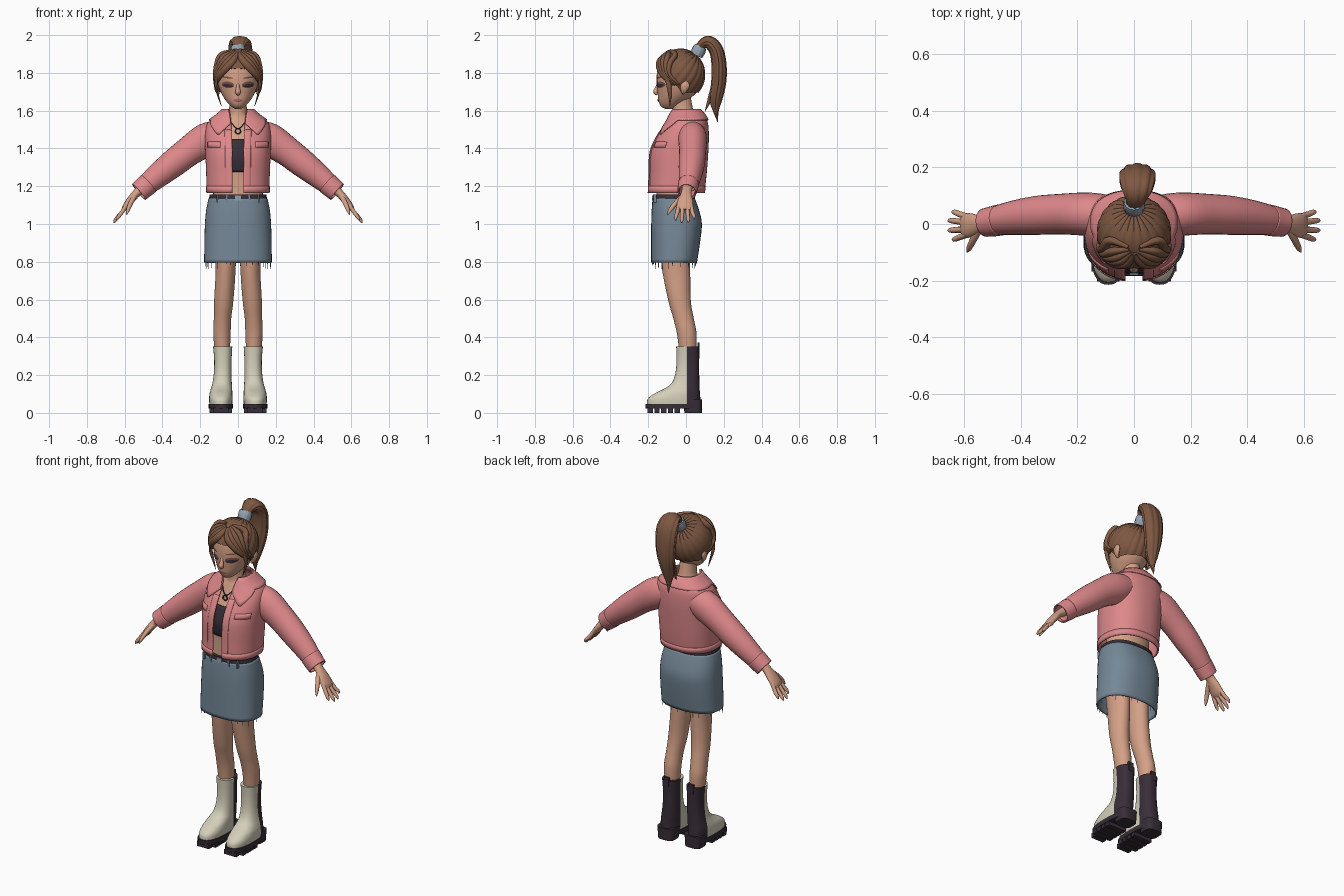
import bpy, bmesh, math, random
from mathutils import Vector

random.seed(3)
if "Cube" in bpy.data.objects:
    bpy.data.objects.remove(bpy.data.objects["Cube"])


def material(name, *rgb):
    lin = [(c / 255 / 12.92) if c < 11 else ((c / 255 + 0.055) / 1.055) ** 2.4 for c in rgb]
    m = bpy.data.materials.new(name)
    m.use_nodes = True
    m.diffuse_color = (*lin, 1)
    m.node_tree.nodes["Principled BSDF"].inputs["Base Color"].default_value = (*lin, 1)
    return m


SKIN = material("skin", 212, 160, 134)
HAIR = material("brown hair", 126, 88, 66)
PINK = material("pink jacket", 222, 136, 138)
DENIM = material("blue denim", 117, 136, 151)
CREAM = material("cream leather", 212, 207, 186)
DARK = material("dark purple", 56, 46, 56)
GREY = material("pale grey", 150, 165, 178)
SHADOW = material("eye shadow", 122, 82, 76)
LIPS = material("lips", 184, 112, 104)


def smooth(rows, k=4):
    # Catmull-Rom interpolation of rows of numbers
    out = []
    for i in range(len(rows) - 1):
        quad = [rows[min(max(i + o, 0), len(rows) - 1)] for o in (-1, 0, 1, 2)]
        for j in range(k):
            u = j / k
            out.append([0.5 * (2 * b + (c - a) * u + (2 * a - 5 * b + 4 * c - d) * u * u
                               + (3 * b - a - 3 * c + d) * u ** 3) for a, b, c, d in zip(*quad)])
    return out + [list(rows[-1])]


def row_at(rows, z):
    for p, q in zip(rows, rows[1:]):
        if p[0] <= z <= q[0]:
            u = (z - p[0]) / (q[0] - p[0])
            return [a + (b - a) * u for a, b in zip(p, q)]
    return rows[0] if z < rows[0][0] else rows[-1]


def build(name, rings, mat, closed=True, caps=True, thick=0, mirror=False, split=None):
    # bridge a list of rings into one surface
    bm = bmesh.new()
    vs = [[bm.verts.new(p) for p in r] for r in rings]
    n = len(rings[0])
    for a, b in zip(vs, vs[1:]):
        for i in range(n if closed else n - 1):
            j = (i + 1) % n
            bm.faces.new((a[i], a[j], b[j], b[i]))
    if caps and closed:
        bm.faces.new(vs[0])
        bm.faces.new(vs[-1])
    if split is not None:
        bmesh.ops.bisect_plane(bm, geom=bm.verts[:] + bm.edges[:] + bm.faces[:],
                               plane_co=(0, split, 0), plane_no=(0, 1, 0))
        for f in bm.faces:
            f.material_index = int(f.calc_center_median().y > split)
    bmesh.ops.recalc_face_normals(bm, faces=bm.faces)
    me = bpy.data.meshes.new(name)
    bm.to_mesh(me)
    bm.free()
    for m in mat if isinstance(mat, list) else [mat]:
        me.materials.append(m)
    me.shade_smooth()
    me.set_sharp_from_angle(angle=math.radians(45))
    ob = bpy.data.objects.new(name, me)
    bpy.context.scene.collection.objects.link(ob)
    if thick:
        mod = ob.modifiers.new("thickness", "SOLIDIFY")
        mod.thickness, mod.offset = thick, 0
    if mirror:
        ob.modifiers.new("mirror", "MIRROR")
    return ob


def power(c, e):
    return math.copysign(abs(c) ** (2 / e), c)


def loft(name, rows, mat, n=32, e=2.0, k=4, **kw):
    # rows: z, centre x, centre y, half width, half depth
    rings = [[(cx + rx * power(math.cos(a), e), cy + ry * power(math.sin(a), e), z)
              for a in (math.tau * i / n for i in range(n))]
             for z, cx, cy, rx, ry in smooth(rows, k)]
    return build(name, rings, mat, **kw)


def tube(name, rows, mat, ref=(0, 1, 0), n=14, k=4, ridge=0, lobes=8, **kw):
    # rows: x, y, z, half size along ref, other half size
    rows = smooth(rows, k)
    pts = [Vector(r[:3]) for r in rows]
    rings = []
    for i, r in enumerate(rows):
        t = (pts[min(i + 1, len(pts) - 1)] - pts[max(i - 1, 0)]).normalized()
        s = Vector(ref) - t * t.dot(Vector(ref))
        s.normalize()
        b = t.cross(s)
        ring = []
        for j in range(n):
            a = math.tau * j / n
            g = 1 - ridge + ridge * abs(math.sin(a * lobes / 2))
            ring.append(pts[i] + g * (s * r[3] * math.cos(a) + b * r[4] * math.sin(a)))
        rings.append(ring)
    return build(name, rings, mat, **kw)


def box(name, c, h, mat, **kw):
    loop = [(-1, -1), (1, -1), (1, 1), (-1, 1)]
    return build(name, [[(c[0] + x * h[0], c[1] + y * h[1], c[2] + s * h[2]) for x, y in loop]
                        for s in (-1, 1)], mat, **kw)


# Torso, neck and crop top
loft("torso", [(1.08, 0, -.06, .14, .1), (1.2, 0, -.055, .128, .1), (1.28, 0, -.05, .125, .105),
               (1.38, 0, -.045, .14, .12), (1.48, 0, -.02, .14, .095), (1.55, 0, -.01, .085, .072),
               (1.59, 0, -.015, .05, .056), (1.7, 0, -.03, .045, .05)], SKIN)
loft("crop_top", [(1.275, 0, -.05, .13, .112), (1.36, 0, -.047, .143, .127),
                  (1.45, 0, -.03, .145, .112)], DARK, caps=False, thick=.004)
tube("necklace_cord", [(-.06, -.06, 1.575, .003, .003), (-.03, -.1, 1.53, .003, .003),
                       (0, -.115, 1.505, .003, .003), (.03, -.1, 1.53, .003, .003),
                       (.06, -.06, 1.575, .003, .003)], DARK, n=6)
tube("necklace_ring", [(.014 * math.sin(a), -.122, 1.492 + .014 * math.cos(a), .004, .004)
                       for a in (math.tau * i / 10 for i in range(11))], DARK, n=6, k=2)

# Head and face
HEAD = [(1.61, 0, -.09, .016, .02), (1.622, 0, -.088, .036, .044), (1.65, 0, -.072, .062, .073),
        (1.69, 0, -.05, .087, .1), (1.74, 0, -.035, .106, .12), (1.8, 0, -.03, .114, .124),
        (1.86, 0, -.03, .1, .108), (1.905, 0, -.03, .05, .06)]
loft("head", HEAD, SKIN)
HEAD_ROWS = smooth(HEAD, 6)


def face_patch(name, x, z, w, h, mat, lift=.002, tilt=0, mirror=True):
    rings = []
    for s in (1, .66, .33, .02):
        ring = []
        for i in range(16):
            a = math.tau * i / 16
            px = x + s * w * math.cos(a)
            pz = z + s * h * math.sin(a) + tilt * s * math.cos(a)
            _, _, cy, rx, ry = row_at(HEAD_ROWS, pz)
            ring.append((px, cy - ry * math.sqrt(max(0, 1 - (px / rx) ** 2)) - lift, pz))
        rings.append(ring)
    build(name, rings, mat, thick=.002, mirror=mirror)


face_patch("eye_shadow", .053, 1.737, .032, .017, SHADOW, tilt=.003)
face_patch("eye", .053, 1.733, .027, .008, DARK, .004, .003)
face_patch("eyebrow", .056, 1.776, .03, .004, HAIR, .003, .004)
face_patch("lips", 0, 1.655, .024, .008, LIPS, .003, mirror=False)
tube("nose", [(0, -.145, 1.75, .008, .006), (0, -.155, 1.72, .01, .01),
              (0, -.161, 1.698, .015, .013), (0, -.15, 1.685, .008, .006)], SKIN, ref=(1, 0, 0))
tube("ear", [(.098, -.015, 1.69, .006, .006), (.112, -.012, 1.705, .016, .009),
             (.119, -.004, 1.735, .024, .009), (.116, 0, 1.757, .008, .005)], SKIN, mirror=True)

# Hair cap, swept in ridges towards the hair tie
MID, SIZE = Vector((0, -.03, 1.79)), Vector((.132, .133, .14))
POLE, ACROSS = Vector((0, .62, .78)).normalized(), Vector((1, 0, 0))
OVER = POLE.cross(ACROSS)


def hairline(y):
    u = min(max((y + .12) / .11, 0), 1)
    return 1.825 - .13 * u * u * (3 - 2 * u)


def cap_point(a, th, g=1):
    d = POLE * math.cos(th) + (ACROSS * math.cos(a) + OVER * math.sin(a)) * math.sin(th)
    return MID + Vector([d[i] * SIZE[i] * g for i in range(3)])


ends = []
for i in range(120):
    th = .1
    p = cap_point(math.tau * i / 120, th)
    while p.z > hairline(p.y) and th < 2.8:
        th += .01
        p = cap_point(math.tau * i / 120, th)
    ends.append(th)
cap = [[cap_point(math.tau * i / 120, .05 + (ends[i] - .05) * j / 14,
                  .97 + .03 * abs(math.sin(math.pi * i / 6))) for i in range(120)] for j in range(15)]
cap.append([cap_point(math.tau * i / 120, ends[i], .86) for i in range(120)])
build("hair_cap", cap, HAIR)


# Fringe locks and loose side strands
def on_hair(x, z, r):
    q = 1 - (x / SIZE.x) ** 2 - ((z - MID.z) / SIZE.z) ** 2
    return (x, MID.y - SIZE.y * math.sqrt(max(q, 0)), z, r, r * 1.3)


for i in range(5):
    tube("fringe_lock", [on_hair(.004 + .004 * i, 1.905 + .003 * i, .007),
                         on_hair(.028 + .014 * i, 1.862 + .008 * i, .015),
                         on_hair(.07 + .009 * i, 1.818 + .008 * i, .015),
                         on_hair(.103 + .004 * i, 1.775 + .004 * i, .011),
                         on_hair(.116 + .002 * i, 1.735, .003)], HAIR, mirror=True)
tube("side_strand", [(.107, -.105, 1.79, .014, .01), (.117, -.09, 1.73, .013, .007),
                     (.104, -.085, 1.675, .008, .005), (.088, -.085, 1.625, .001, .001)],
     HAIR, mirror=True)

# Ponytail and hair tie
tube("ponytail", [(0, .06, 1.905, .026, .024), (.005, .085, 1.95, .036, .026),
                  (.01, .122, 1.962, .056, .035), (.012, .16, 1.92, .066, .038),
                  (.012, .175, 1.84, .064, .04), (.01, .173, 1.75, .054, .04),
                  (.006, .158, 1.66, .036, .034), (.003, .158, 1.6, .016, .016),
                  (0, .168, 1.54, .001, .001)], HAIR, ref=(1, 0, 0), n=64, ridge=.1, lobes=10)
tube("ponytail_wisp", [(0, .155, 1.74, .03, .02), (-.005, .13, 1.67, .02, .014),
                       (-.005, .1, 1.595, .001, .001)], HAIR, ref=(1, 0, 0))
tube("hair_tie", [(0, .054, 1.893, .036, .034), (0, .068, 1.92, .039, .037),
                  (0, .078, 1.94, .036, .032)], GREY, ref=(1, 0, 0), n=40, ridge=.08, lobes=14)

# Open jacket: z, centre y, half width, half depth, half gap
JACKET = smooth([(1.165, -.052, .162, .146, .03), (1.25, -.045, .165, .15, .03),
                 (1.38, -.037, .17, .152, .03), (1.47, -.016, .172, .134, .032),
                 (1.535, .005, .158, .108, .036), (1.575, .005, .11, .09, .04),
                 (1.605, -.002, .074, .07, .045)], 5)


def jacket_point(t, z, lift=0):
    z0, cy, rx, ry, gap = row_at(JACKET, z)
    g = math.asin((gap / rx) ** 1.15)
    a = -math.pi / 2 + g + t * (math.tau - 2 * g)
    return ((rx + lift) * power(math.cos(a), 2.3), cy + (ry + lift) * power(math.sin(a), 2.3), z)


def jacket_patch(name, t0, t1, low, high, lift, thick, n=48, m=6, **kw):
    rings = []
    for j in range(m + 1):
        ts = [t0 + (t1 - t0) * i / n for i in range(n + 1)]
        rings.append([jacket_point(t, low(t) + (high - low(t)) * j / m, lift) for t in ts])
    build(name, rings, PINK, closed=False, thick=thick, **kw)


jacket_patch("jacket_body", 0, 1, lambda t: 1.165, 1.605, 0, .006, 64, 32)
jacket_patch("jacket_hem", 0, 1, lambda t: 1.165, 1.2, .003, .006, 64, 2)
jacket_patch("collar", 0, 1, lambda t: 1.55 - .08 * max(0, 1 - abs(min(t, 1 - t) - .07) / .09),
             1.607, .009, .006, 80)
jacket_patch("pocket_flap", .06, .16, lambda t: 1.405, 1.435, .004, .005, 8, 2, mirror=True)
jacket_patch("placket", 0, .035, lambda t: 1.17, 1.5, .003, .005, 4, 20, mirror=True)

# Sleeves and cuffs
tube("sleeve", [(.09, .03, 1.475, .07, .07), (.165, .035, 1.447, .074, .086),
                (.26, .035, 1.385, .069, .076), (.35, .03, 1.315, .066, .071),
                (.44, .02, 1.243, .056, .06), (.515, .006, 1.178, .044, .047)],
     PINK, n=28, caps=False, thick=.005, mirror=True)
tube("cuff", [(.474, .014, 1.214, .052, .055), (.5, .009, 1.191, .05, .053),
              (.525, .005, 1.17, .047, .051)], PINK, n=28, caps=False, thick=.007, mirror=True)

# Hands
tube("palm", [(.49, .008, 1.2, .03, .028), (.535, .002, 1.165, .027, .022),
              (.57, -.003, 1.125, .04, .02), (.595, -.006, 1.092, .044, .017),
              (.608, -.008, 1.074, .036, .01)], SKIN, n=20, mirror=True)
for y0, y1, x1, z1 in ((.026, .042, .643, 1.026), (.004, .012, .656, 1.008),
                       (-.018, -.022, .656, 1.006), (-.038, -.054, .642, 1.02)):
    tube("finger", [(.59, y0, 1.1, .011, .011), (.615, (y0 + y1) / 2, 1.062, .011, .011),
                    (x1 - .008, y1, z1 + .016, .009, .009), (x1, y1, z1, .003, .003)],
         SKIN, n=10, mirror=True)
tube("thumb", [(.548, -.016, 1.145, .016, .014), (.568, -.055, 1.11, .013, .013),
               (.582, -.083, 1.075, .011, .01), (.59, -.098, 1.05, .003, .003)],
     SKIN, n=10, mirror=True)

# Skirt with frayed hem, belt and buckle
loft("skirt", [(.795, 0, -.063, .175, .117), (.9, 0, -.055, .174, .125), (1.0, 0, -.05, .171, .13),
               (1.07, 0, -.056, .165, .122), (1.135, 0, -.065, .152, .108)],
     DENIM, n=48, e=2.4, caps=False, thick=.008)
for i in range(26):
    a = math.tau * i / 26 + random.uniform(-.08, .08)
    x, y = .174 * power(math.cos(a), 2.4), -.063 + .116 * power(math.sin(a), 2.4)
    tube("hem_thread", [(x, y, .8, .002, .002), (x, y, .795 - random.uniform(.005, .035), .001, .001)],
         DENIM, n=4, k=1)
loft("belt", [(1.12, 0, -.064, .157, .113), (1.155, 0, -.064, .15, .109)], DARK, n=48, e=2.4, k=1)
box("buckle", (0, -.176, 1.138), (.016, .004, .013), GREY)
for x in (.06, .11):
    box("belt_loop", (x, -.168 + .1 * (x - .06), 1.136), (.005, .008, .021), DENIM, mirror=True)

# Legs
loft("leg", [(1.02, .08, -.06, .068, .08), (.8, .065, -.055, .054, .077), (.6, .075, -.035, .051, .06),
             (.5, .082, -.013, .046, .054), (.42, .085, .004, .046, .052), (.32, .083, .01, .04, .045)],
     SKIN, mirror=True)

# Boots: cream front, dark back, chunky sole
loft("boot", [(.04, .091, -.064, .06, .143), (.075, .091, -.063, .062, .139), (.105, .09, -.044, .06, .118),
              (.13, .087, -.02, .056, .092), (.16, .084, -.002, .051, .073), (.21, .081, .007, .047, .063),
              (.28, .08, .01, .046, .06), (.352, .081, .01, .051, .062)],
     [CREAM, DARK], n=40, e=2.4, mirror=True, split=.005)
box("pull_tab", (.081, .066, .345), (.016, .006, .027), DARK, mirror=True)
loft("sole_plate", [(.022, .091, -.065, .064, .148), (.048, .091, -.065, .065, .15)],
     DARK, n=40, e=2.5, k=1, mirror=True)
loft("heel", [(0, .09, .038, .05, .046), (.07, .09, .034, .056, .052)],
     DARK, e=3.5, k=1, mirror=True)
for i in range(5):
    box("tread_lug", (.091, -.19 + .036 * i, .014), (.04 + .02 * min(i, 1), .014, .014), DARK, mirror=True)
